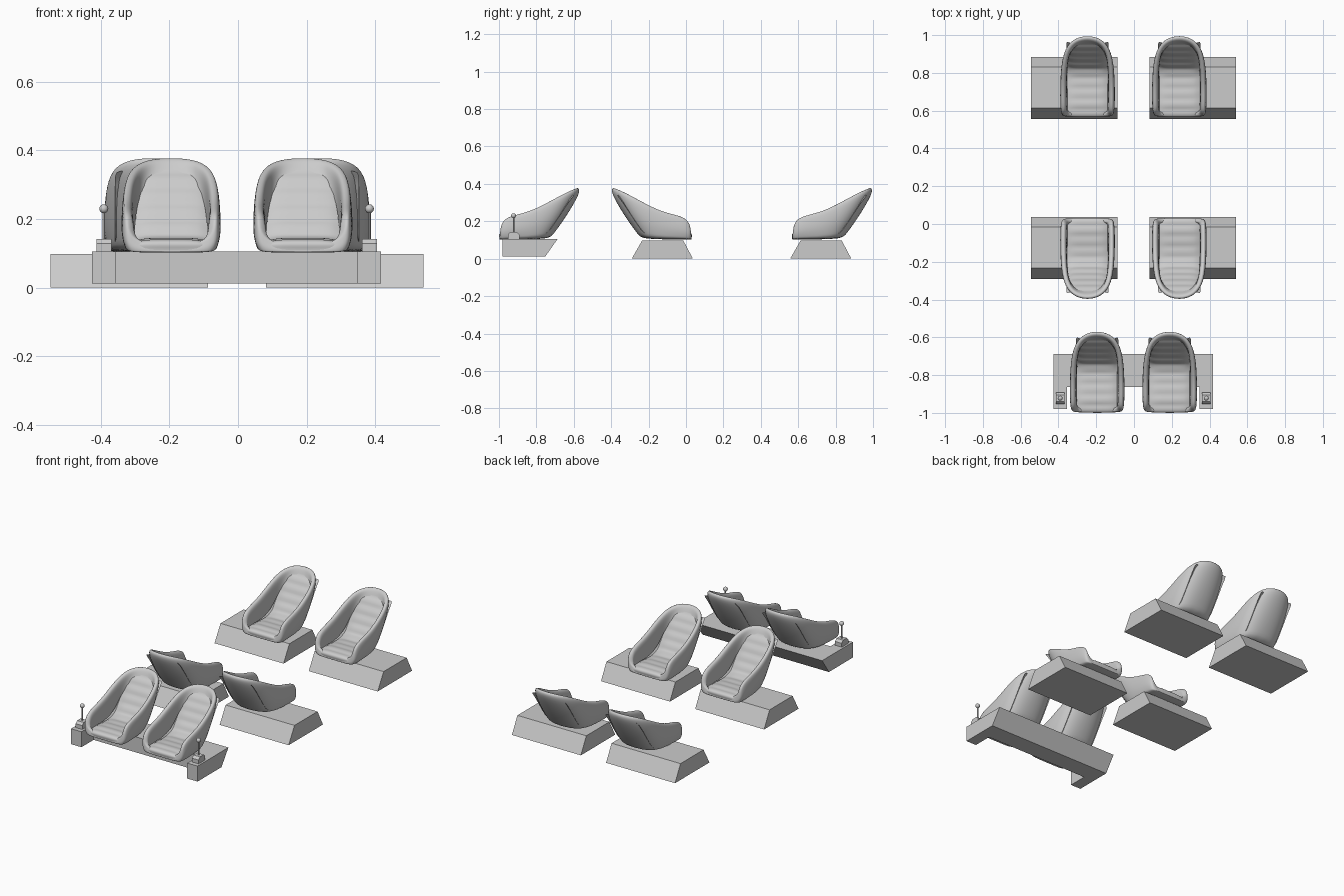
import bpy, bmesh, math
from mathutils import Vector as V

if "Cube" in bpy.data.objects:
    bpy.data.objects.remove(bpy.data.objects["Cube"])


def make_mesh(name, verts, faces):
    me = bpy.data.meshes.new(name)
    bm = bmesh.new()
    vs = [bm.verts.new(v) for v in verts]
    for f in faces:
        bm.faces.new([vs[i] for i in f])
    bmesh.ops.recalc_face_normals(bm, faces=bm.faces)
    bm.to_mesh(me)
    bm.free()
    return me


def add(name, me, loc=(0, 0, 0), turn=0.0):
    ob = bpy.data.objects.new(name, me)
    ob.location = loc
    ob.rotation_euler.z = turn
    bpy.context.collection.objects.link(ob)
    return ob


def prism(name, outline, axis, a, b):
    """Extrude a 2D outline along x (outline is y,z) or z (outline is x,y)."""
    put = (lambda p, h: (h, *p)) if axis == 'x' else (lambda p, h: (*p, h))
    n = len(outline)
    verts = [put(p, h) for h in (a, b) for p in outline]
    faces = [list(range(n)), list(range(n, 2 * n))]
    faces += [[i, (i + 1) % n, n + (i + 1) % n, n + i] for i in range(n)]
    return add(name, make_mesh(name, verts, faces))


# Bucket shell: half-loop stations from front centre to back centre
# rim crest xyz, bottom edge xy, inner edge xyz, outward direction
STATIONS = [
    ((0, .010, .125), (0, .004), (0, .03, .118), (0, -1)),
    ((.07, .010, .125), (.07, .004), (.07, .03, .118), (0, -1)),
    ((.118, .009, .145), (.117, .006), (.106, .03, .12), (.7, -.7)),
    ((.127, .017, .205), (.124, .03), (.106, .05, .13), (.9, -.5)),
    ((.131, .07, .229), (.126, .07), (.106, .09, .133), (1, 0)),
    ((.131, .17, .251), (.126, .13), (.106, .18, .13), (1, 0)),
    ((.128, .275, .306), (.122, .19), (.106, .26, .16), (1, .1)),
    ((.112, .36, .352), (.104, .24), (.100, .33, .25), (.9, .45)),
    ((.066, .412, .373), (.06, .263), (.068, .375, .312), (.5, .85)),
    ((0, .426, .377), (0, .268), (0, .384, .325), (0, 1)),
]


def section(rim, bot, inner, n):
    R, B, I = V(rim), V((*bot, .1)), V(inner)
    N = V((*n, 0))
    h = min(1, (R.z - .1) / .1)
    outer = R + N * .013 * h - V((0, 0, .027 * h))
    rin = R - N * .019 - V((0, 0, .010 * h))
    return [B, B.lerp(outer, .12) + N * .006 * h, B.lerp(outer, .5) + N * .011 * h,
            outer, R + N * .007 * h, R - N * .007, rin, rin.lerp(I, .5), I]


def shell_mesh():
    half = [section(*s) for s in STATIONS]
    loop = half + [[V((-p.x, p.y, p.z)) for p in s] for s in half[-2:0:-1]]
    n, m = len(loop), len(loop[0])
    verts = [p for s in loop for p in s]
    faces = [[i * m + j, (i + 1) % n * m + j, (i + 1) % n * m + j + 1, i * m + j + 1]
             for i in range(n) for j in range(m - 1)]
    faces.append([i * m for i in range(n)])
    return make_mesh("seat_shell", verts, faces)


# Ribbed cushion: side profile (y, z) swept across the width
PROFILE = [(.003, .108), (.010, .130), (.06, .138), (.13, .134), (.20, .131), (.25, .143),
           (.285, .185), (.322, .24), (.357, .293), (.392, .34)]


def cushion_mesh(steps=6, cols=12):
    P = [V(p) for p in PROFILE]
    P = [2 * P[0] - P[1]] + P + [2 * P[-1] - P[-2]]
    line = []
    for k in range(1, len(P) - 2):
        a, b, c, d = P[k - 1:k + 3]
        for s in range(steps):
            t = s / steps
            line.append(.5 * (2 * b + (c - a) * t + (2 * a - 5 * b + 4 * c - d) * t * t
                              + (3 * b - a - 3 * c + d) * t ** 3))
    line.append(P[-2])
    verts, dist = [], 0
    for i, p in enumerate(line):
        q, r = line[max(i - 1, 0)], line[min(i + 1, len(line) - 1)]
        tan = (r - q).normalized()
        dist += (p - q).length
        rib = .005 * abs(math.sin(math.pi * dist / .056)) if p.y > .02 else 0
        w = .112 - .03 * max(0, (p.y - .33) / .06)
        for j in range(cols + 1):
            u = 2 * j / cols - 1
            off = rib * (1 - u ** 4) - .009 * u ** 6
            verts.append((u * w, p.x - tan.y * off, p.y + tan.x * off))
    c = cols + 1
    faces = [[i * c + j, i * c + j + 1, (i + 1) * c + j + 1, (i + 1) * c + j]
             for i in range(len(line) - 1) for j in range(cols)]
    me = make_mesh("seat_cushion", verts, faces)
    if sum(p.normal.z for p in me.polygons) < 0:
        me.flip_normals()
    return me


shell, cushion = shell_mesh(), cushion_mesh()
for me in (shell, cushion):
    me.shade_smooth()

# Seats: two in each of three rows, the middle row faces backwards
for row, x, y, turn in (("front", .192, -1, 0), ("middle", .243, .033, math.pi),
                        ("rear", .243, .565, 0)):
    for side, s in (("left", -1), ("right", 1)):
        loc = (s * x - .003, y, .002)
        ob = add(f"{row}_{side}_seat_shell", shell, loc, turn)
        sub = ob.modifiers.new("smooth", 'SUBSURF')
        sub.levels = sub.render_levels = 2
        add(f"{row}_{side}_seat_cushion", cushion, loc, turn)

# Trapezoid plinths under the middle and rear rows
for row, y0 in (("middle", -.29), ("rear", .557)):
    prof = [(y0, 0), (y0 + .327, 0), (y0 + .275, .098), (y0 + .056, .098)]
    prism(f"{row}_left_base", prof, 'x', -.546, -.087)
    prism(f"{row}_right_base", prof, 'x', .081, .54)

# U-shaped front plinth with an undercut back face
xs, y_front, y_mid = (.421, .352), -.98, -.864
outline = [(-xs[0], -.687), (-xs[0], y_front), (-xs[1], y_front), (-xs[1], y_mid),
           (xs[1], y_mid), (xs[1], y_front), (xs[0], y_front), (xs[0], -.687)]
base = prism("front_base", outline, 'z', .012, .105)
base.location.x = -.004
for v in base.data.vertices:
    if v.co.z < .05 and v.co.y > -.7:
        v.co.y = -.752

# Control levers on the arms of the front plinth
for side, s in (("left", -1), ("right", 1)):
    x, y = s * .387 - .004, -.922
    prof = [(y - .031, .1), (y + .031, .1), (y + .031, .128), (y + .018, .142),
            (y - .018, .142), (y - .031, .128)]
    prism(f"{side}_lever_box", prof, 'x', x - .022, x + .022)
    bpy.ops.mesh.primitive_cylinder_add(vertices=12, radius=.004, depth=.09,
                                        location=(x, y, .18))
    bpy.context.object.name = f"{side}_lever_rod"
    bpy.ops.object.shade_smooth_by_angle()
    bpy.ops.mesh.primitive_uv_sphere_add(segments=16, ring_count=10, radius=.013,
                                         location=(x, y, .23))
    bpy.context.object.name = f"{side}_lever_knob"
    bpy.ops.object.shade_smooth()
